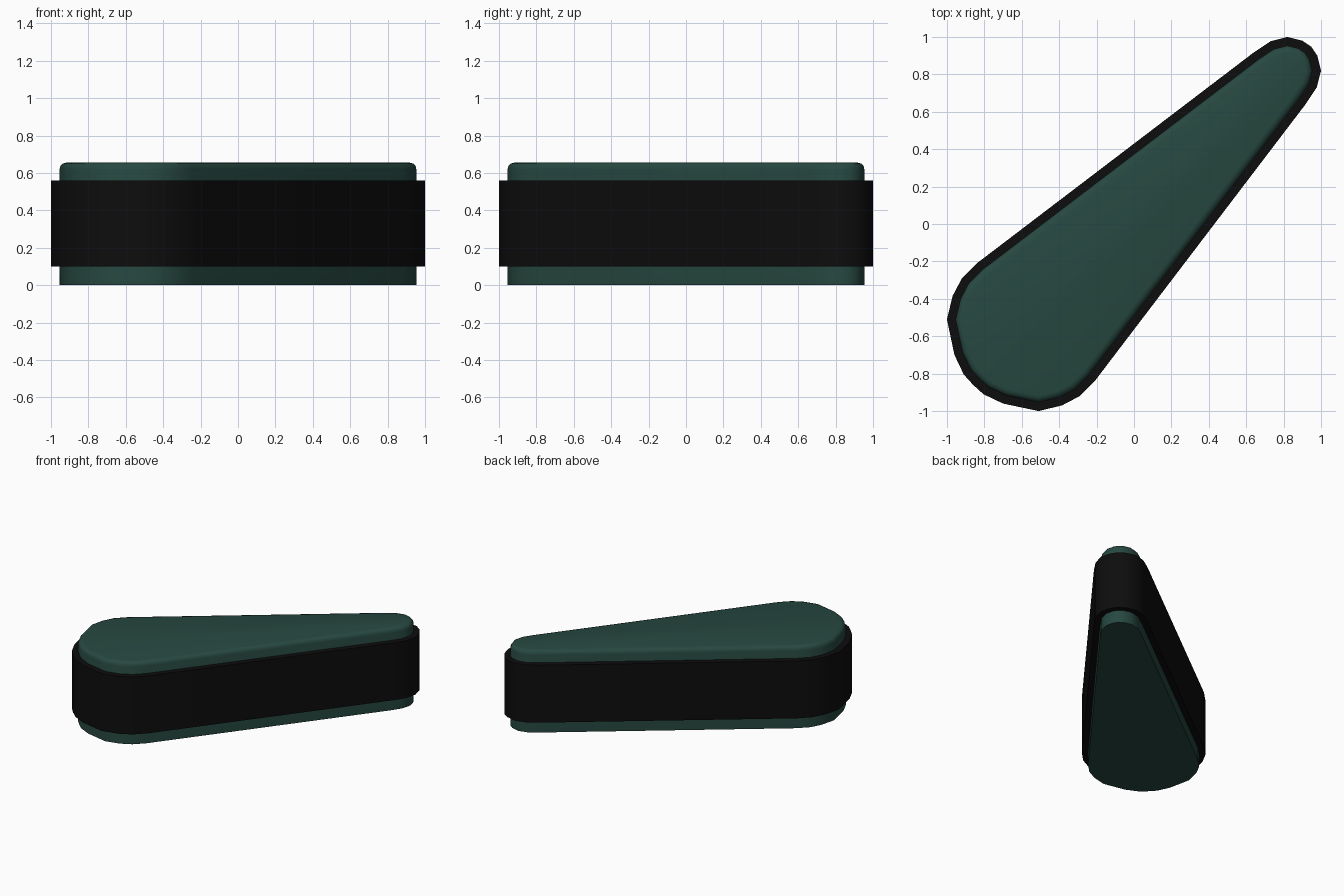
import bpy, bmesh
from mathutils import Vector

if "Cube" in bpy.data.objects:
    bpy.data.objects.remove(bpy.data.objects["Cube"])

# Half of the teardrop outline, from the narrow tip to the wide end (mirrored across y = x)
HALF = [(0.948, 0.948), (0.90, 0.98), (0.82, 1.0), (0.73, 0.977), (0.64, 0.917),
        (-0.84, -0.21), (-0.92, -0.29), (-0.97, -0.385), (-1.0, -0.51),
        (-0.96, -0.70), (-0.91, -0.805), (-0.86, -0.86)]
OUTLINE = [Vector(p) for p in HALF + [(y, x) for x, y in HALF[-2:0:-1]]]  # counter-clockwise


def inset(points, d):
    """Move a counter-clockwise outline inward by d with mitred corners."""
    out = []
    for i, p in enumerate(points):
        a = (p - points[i - 1]).normalized()
        b = (points[(i + 1) % len(points)] - p).normalized()
        na, nb = Vector((-a.y, a.x)), Vector((-b.y, b.x))
        out.append(p + (na + nb) * d / (1 + na.dot(nb)))
    return out


def make_part(name, levels, color, capped):
    """Loft rings given as (inset, z); cap the ends or close them into a band."""
    bm = bmesh.new()
    rings = [[bm.verts.new((p.x, p.y, z)) for p in inset(OUTLINE, d)] for d, z in levels]
    pairs = list(zip(rings, rings[1:]))
    if not capped:
        pairs.append((rings[-1], rings[0]))
    n = len(OUTLINE)
    for lo, hi in pairs:
        for i in range(n):
            j = (i + 1) % n
            bm.faces.new((lo[i], lo[j], hi[j], hi[i]))
    if capped:
        bm.faces.new(rings[0][::-1])
        bm.faces.new(rings[-1])
    bmesh.ops.recalc_face_normals(bm, faces=bm.faces)
    mesh = bpy.data.meshes.new(name)
    bm.to_mesh(mesh)
    bm.free()
    obj = bpy.data.objects.new(name, mesh)
    bpy.context.collection.objects.link(obj)
    mat = bpy.data.materials.new(name + "_color")
    mat.diffuse_color = color
    mat.use_nodes = True
    mat.node_tree.nodes["Principled BSDF"].inputs["Base Color"].default_value = mat.diffuse_color
    mesh.materials.append(mat)
    bpy.ops.object.select_all(action='DESELECT')
    obj.select_set(True)
    bpy.context.view_layer.objects.active = obj
    bpy.ops.object.shade_smooth_by_angle(angle=0.7)
    return obj


# Green core with a softened top rim
make_part("core", [(0.045, 0), (0.045, 0.62), (0.049, 0.637), (0.060, 0.65), (0.08, 0.655)],
          (0.02, 0.065, 0.052, 1), True)

# Black band wrapped around the core
make_part("band", [(0, 0.10), (0, 0.56), (0.05, 0.56), (0.05, 0.10)],
          (0.004, 0.004, 0.004, 1), False)
